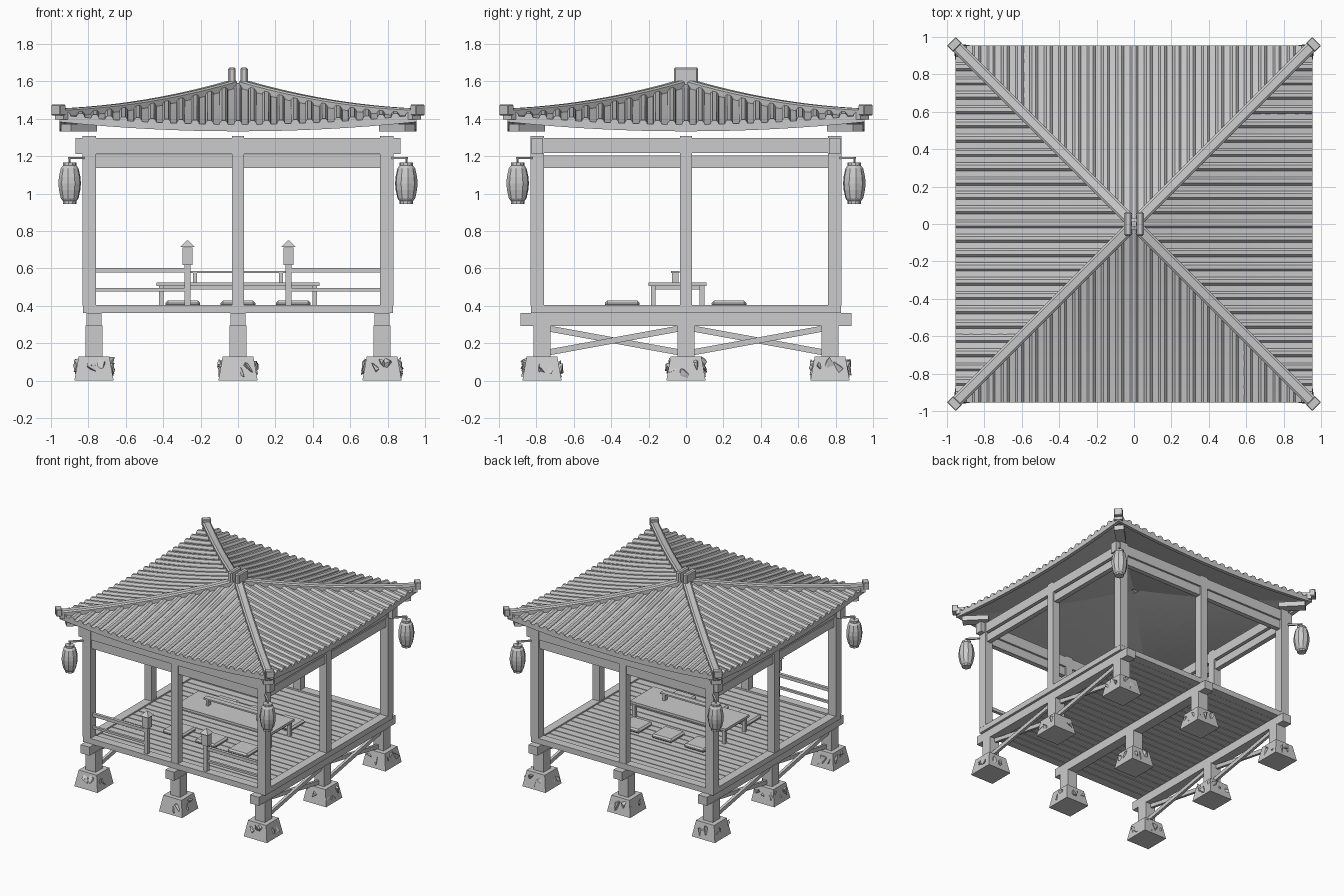
import bpy, bmesh, math, random
from mathutils import Vector, Matrix

if "Cube" in bpy.data.objects:
    bpy.data.objects.remove(bpy.data.objects["Cube"])

random.seed(4)
SIGNS = (-1, 1)


def finish(name, bm):
    bmesh.ops.recalc_face_normals(bm, faces=bm.faces)
    me = bpy.data.meshes.new(name)
    bm.to_mesh(me)
    bm.free()
    ob = bpy.data.objects.new(name, me)
    bpy.context.collection.objects.link(ob)
    return ob


def box(name, c, s, rot=None, bevel=0.0, taper=1.0):
    """Box with centre c, full size s; taper scales the top face."""
    bm = bmesh.new()
    bmesh.ops.create_cube(bm, size=1)
    for v in bm.verts:
        k = taper if v.co.z > 0 else 1
        v.co = Vector((v.co.x * s[0] * k, v.co.y * s[1] * k, v.co.z * s[2]))
    if bevel:
        bmesh.ops.bevel(bm, geom=bm.edges[:], offset=bevel, segments=1, affect='EDGES')
    m = Matrix.Translation(c)
    if rot:
        m = m @ rot
    bmesh.ops.transform(bm, matrix=m, verts=bm.verts)
    return finish(name, bm)


def sweep(bm, rings):
    """Skin a closed tube through rings of points, capped at both ends."""
    vs = [[bm.verts.new(p) for p in r] for r in rings]
    n = len(vs[0])
    for a, b in zip(vs, vs[1:]):
        for i in range(n):
            j = (i + 1) % n
            bm.faces.new((a[i], a[j], b[j], b[i]))
    bm.faces.new(vs[0])
    bm.faces.new(vs[-1][::-1])


def rz(deg):
    return Matrix.Rotation(math.radians(deg), 4, 'Z')


# Stone footings with rough chips, and stump posts
for x in (-0.77, 0, 0.77):
    for y in (-0.77, 0, 0.77):
        box("footing_stone", (x, y, 0.065), (0.21, 0.21, 0.13), taper=0.78)
        bm = bmesh.new()
        for i in range(12):
            a = i * math.tau / 12 + random.uniform(-.2, .2)
            r = 0.085 / max(abs(math.cos(a)), abs(math.sin(a)))
            c = Vector((x + min(r, .1) * math.cos(a), y + min(r, .1) * math.sin(a), random.uniform(.045, .085)))
            pts = [bm.verts.new(c + Vector((random.uniform(-.03, .03), random.uniform(-.03, .03),
                                            random.uniform(-.04, .045)))) for _ in range(7)]
            h = bmesh.ops.convex_hull(bm, input=pts)
            bmesh.ops.delete(bm, geom=[v for v in h["geom_interior"] if isinstance(v, bmesh.types.BMVert)],
                             context='VERTS')
        finish("footing_chips", bm)
        box("stump_post", (x, y, 0.21), (0.09, 0.09, 0.17))
    box("floor_joist", (x, 0, 0.327), (0.08, 1.77, 0.07))

# Cross braces along both sides
for x in (-0.77, 0.77):
    for y in (-0.385, 0.385):
        for s in SIGNS:
            box("cross_brace", (x + s * 0.012, y, 0.215), (0.022, 0.71, 0.032),
                Matrix.Rotation(s * 0.18, 4, 'X'))

# Floor planks and frame
n = 22
pitch = 1.52 / n
for i in range(n):
    box("floor_plank", (0, -0.76 + (i + .5) * pitch, 0.378), (1.54, pitch - 0.007, 0.032))
for s in SIGNS:
    box("floor_frame_x", (0, s * 0.795, 0.383), (1.66, 0.07, 0.045))
    box("floor_frame_y", (s * 0.795, 0, 0.383), (0.07, 1.52, 0.045))

# Posts and top beams
P = 0.795
for x in (-P, 0, P):
    for y in (-P, 0, P):
        if x or y:
            w = 0.072 if x and y else 0.064
            box("post", (x, y, 0.855), (w, w, 0.905))
for s in SIGNS:
    box("top_beam_x", (0, s * P, 1.255), (1.74, 0.06, 0.085))
    box("top_beam_y", (s * P, 0, 1.257), (0.06, 1.66, 0.078))
    box("lintel_x", (0, s * P, 1.173), (1.55, 0.04, 0.07))
    box("lintel_y", (s * P, 0, 1.17), (0.04, 1.55, 0.065))

# Roof: concave slope with lifted corners
E = 0.955


def roof_z(x, t):
    return 1.58 - 0.21 * (1.35 * t - 0.35 * t * t) + 0.05 * (x / E) ** 2


rows, cols = 12, 16
for q in range(4):
    rot = rz(90 * q)
    # slope panel
    bm = bmesh.new()
    grid = []
    for i in range(rows + 1):
        t = max(i / rows, 0.01)
        grid.append([bm.verts.new((x, -t * E, roof_z(x, t)))
                     for x in (t * E * (2 * j / cols - 1) for j in range(cols + 1))])
    for a, b in zip(grid, grid[1:]):
        for j in range(cols):
            bm.faces.new((a[j], b[j], b[j + 1], a[j + 1]))
    low = bmesh.ops.extrude_face_region(bm, geom=bm.faces[:])
    bmesh.ops.translate(bm, vec=(0, 0, -0.025),
                        verts=[v for v in low["geom"] if isinstance(v, bmesh.types.BMVert)])
    finish("roof_slope", bm).matrix_world = rot
    # tile ribs running down the slope
    bm = bmesh.new()
    for k in range(-12, 13):
        x = k * 0.0765
        t0 = max(abs(x) / E, 0.03)
        rings = []
        m = 2 + int((1 - t0) * 9)
        for i in range(m + 1):
            t = t0 + (1 - t0) * i / m
            rings.append([(x + dx, -t * E, roof_z(x, t) + dz) for dx, dz in
                          ((-.024, -.01), (-.021, .008), (-.01, .02), (.01, .02), (.021, .008), (.024, -.01))])
        sweep(bm, rings)
    finish("roof_tiles", bm).matrix_world = rot
    # curved eave board
    bm = bmesh.new()
    rings = []
    for j in range(cols + 1):
        x = E * (2 * j / cols - 1)
        z = roof_z(x, 1)
        k = x / E
        rings.append([(x, -E, z), (x, -E, z - .037), (k * (E - .03), -E + .03, z - .037), (k * (E - .03), -E + .03, z)])
    sweep(bm, rings)
    finish("eave_board", bm).matrix_world = rot
    # hip ridge along the diagonal
    bm = bmesh.new()
    rings = []
    for i in range(13):
        t = 0.03 + 0.97 * i / 12
        d, z = t * E * math.sqrt(2), roof_z(t * E, t)
        rings.append([(d, w, z + h) for w, h in
                      ((-.032, -.025), (-.032, .026), (-.02, .035), (.02, .035), (.032, .026), (.032, -.025))])
    sweep(bm, rings)
    diag = rz(90 * q + 45)
    finish("hip_ridge", bm).matrix_world = diag
    R2 = math.sqrt(2)
    box("ridge_end_cap", (0.96 * R2, 0, 1.447), (0.045, 0.066, 0.058), bevel=0.004).matrix_world = diag
    # hip rafter tail under each corner
    box("rafter_tail", (0.85 * R2, 0, 1.352), (0.2, 0.075, 0.04)).matrix_world = diag
    # lantern arm, hanger and ribbed paper lantern
    box("lantern_arm", (0.855 * R2, 0, 1.19), (0.14, 0.014, 0.012)).matrix_world = diag
    box("lantern_hanger", (0.9 * R2, 0, 1.172), (0.008, 0.008, 0.035)).matrix_world = diag
    bm = bmesh.new()
    prof = [(.036, .945), (.036, .96), (.048, .975), (.058, 1.02), (.061, 1.055), (.058, 1.09),
            (.048, 1.135), (.036, 1.15), (.036, 1.165)]
    sweep(bm, [[(0.9 * R2 + r * math.cos(a * math.tau / 10), r * math.sin(a * math.tau / 10), z)
                for a in range(10)] for r, z in prof])
    finish("lantern", bm).matrix_world = diag

# Roof crown blocks
for s in SIGNS:
    box("crown_block", (s * 0.033, 0, 1.61), (0.04, 0.13, 0.13), bevel=0.009)

# Front railing with lantern-topped newels
for s in SIGNS:
    box("rail_top", (s * 0.515, -P, 0.59), (0.5, 0.025, 0.026))
    box("rail_low", (s * 0.515, -P, 0.486), (0.5, 0.02, 0.018))
    box("newel_post", (s * 0.27, -P, 0.512), (0.034, 0.034, 0.22))
    box("newel_lantern", (s * 0.27, -P, 0.665), (0.055, 0.055, 0.095))
    box("newel_cap", (s * 0.27, -P, 0.732), (0.076, 0.076, 0.036), taper=0.08)

# Low table with a small rack on top
TY = -0.045
box("table_top", (0, TY, 0.516), (0.87, 0.31, 0.02))
for s in SIGNS:
    box("table_apron_x", (0, TY + s * 0.125, 0.497), (0.8, 0.016, 0.022))
    box("table_apron_y", (s * 0.405, TY, 0.497), (0.016, 0.25, 0.022))
    for y in SIGNS:
        box("table_leg", (s * 0.41, TY + y * 0.13, 0.45), (0.026, 0.026, 0.115))
    box("rack_foot", (s * 0.23, -0.057, 0.55), (0.02, 0.035, 0.05))
box("rack_bar", (0, -0.057, 0.581), (0.52, 0.045, 0.012))

# Floor cushions
for x in (-0.295, 0, 0.295):
    for y in (-0.34, 0.23):
        box("cushion", (x, y, 0.411), (0.185, 0.185, 0.034), bevel=0.012)
